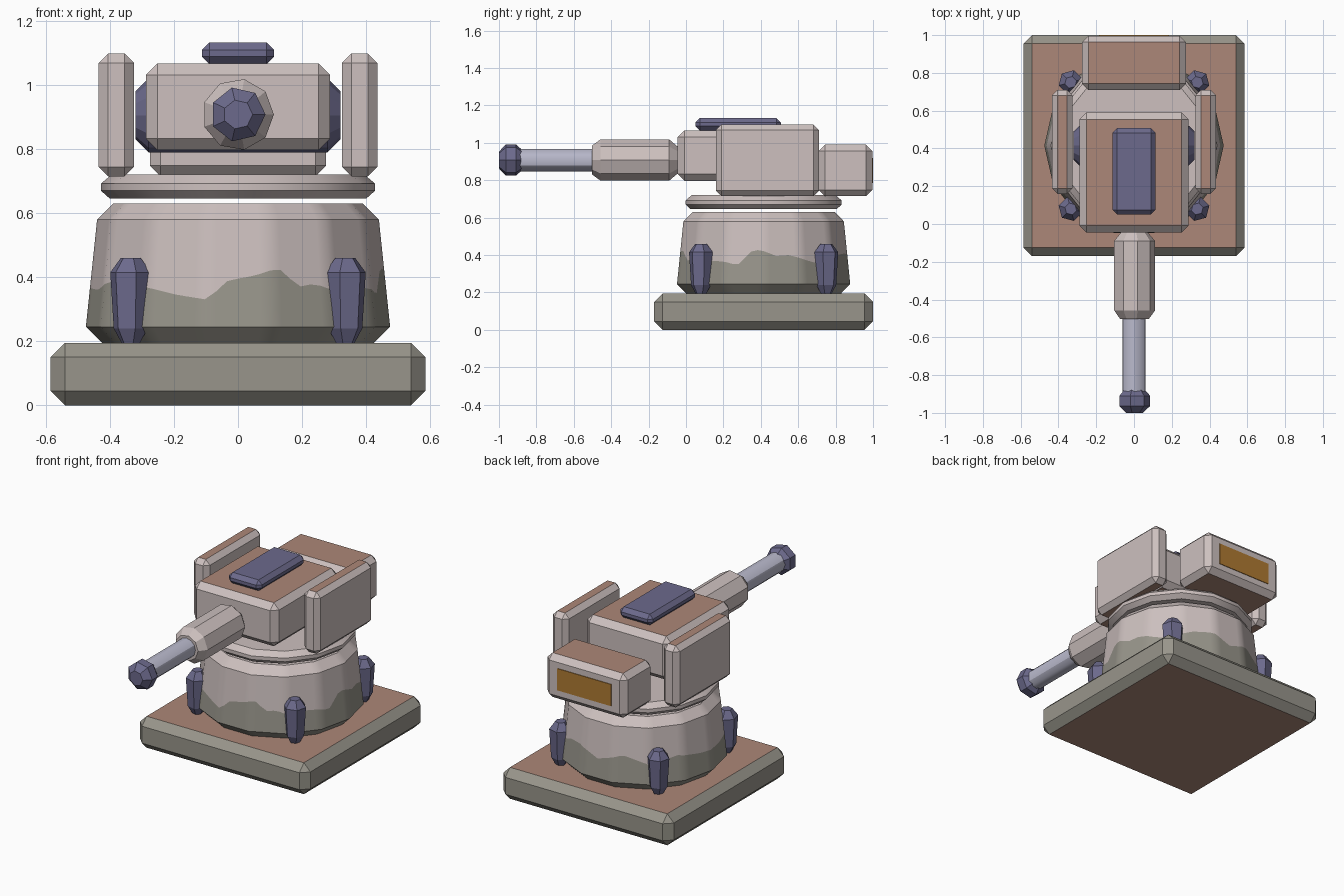
import bpy, bmesh, math
from mathutils import Matrix, Vector

if "Cube" in bpy.data.objects:
    bpy.data.objects.remove(bpy.data.objects["Cube"])


def material(name, rgb):
    m = bpy.data.materials.new(name)
    m.diffuse_color = (*rgb, 1)
    m.use_nodes = True
    m.node_tree.nodes["Principled BSDF"].inputs["Base Color"].default_value = m.diffuse_color
    return m


PALE = material("pale plating", (0.61, 0.53, 0.52))
STONE = material("grey stone", (0.314, 0.301, 0.258))
BROWN = material("brown panel", (0.413, 0.242, 0.188))
BLUE = material("dark blue metal", (0.15, 0.144, 0.262))
STEEL = material("light steel", (0.50, 0.50, 0.62))
AMBER = material("amber panel", (0.43, 0.195, 0.032))
CY = 0.415  # centre of the turret along y


def finish(bm, name, mats, smooth=False):
    bmesh.ops.recalc_face_normals(bm, faces=bm.faces)
    me = bpy.data.meshes.new(name)
    bm.to_mesh(me)
    bm.free()
    ob = bpy.data.objects.new(name, me)
    bpy.context.collection.objects.link(ob)
    for m in mats:
        me.materials.append(m)
    if smooth:
        bpy.ops.object.select_all(action='DESELECT')
        ob.select_set(True)
        bpy.context.view_layer.objects.active = ob
        bpy.ops.object.shade_smooth_by_angle(angle=math.radians(30))
    return ob


def box(name, lo, hi, bevel, side, cap=None):
    """Chamfered box; flat top and bottom faces take the cap colour."""
    lo, hi = Vector(lo), Vector(hi)
    bm = bmesh.new()
    bmesh.ops.create_cube(bm, size=1)
    for v in bm.verts:
        v.co = Vector([c * s for c, s in zip(v.co, hi - lo)]) + (lo + hi) / 2
    if bevel:
        bmesh.ops.bevel(bm, geom=bm.edges[:], offset=bevel, segments=1,
                        affect='EDGES', profile=0.5)
    bm.normal_update()
    for f in bm.faces:
        f.material_index = 1 if cap and abs(f.normal.z) > 0.95 else 0
    return finish(bm, name, [side, cap] if cap else [side])


def lathe(name, profile, sides, mat, frame, start=0.0, smooth=False):
    """Spin (radius, height) points about z, cap the ends, then place by frame."""
    bm = bmesh.new()
    rings = []
    for r, h in profile:
        angles = [start + 2 * math.pi * i / sides for i in range(sides)]
        rings.append([bm.verts.new((r * math.cos(a), r * math.sin(a), h)) for a in angles])
    for a, b in zip(rings, rings[1:]):
        for i in range(sides):
            j = (i + 1) % sides
            bm.faces.new((a[i], a[j], b[j], b[i]))
    bm.faces.new(rings[0])
    bm.faces.new(rings[-1])
    bm.transform(frame)
    return finish(bm, name, [mat], smooth)


# Square foundation slab
box("base_slab", (-0.585, -0.17, 0), (0.585, 1.0, 0.195), 0.045, STONE, BROWN)

# Pedestal: 14-sided, with a wavy stain line around the lower wall
WAVE = [(-75, .36), (-58, .39), (-45, .38), (-25, .345), (-12, .33), (-4, .39),
        (7, .405), (16, .43), (25, .37), (32, .38), (43, .35), (50, .37),
        (63, .365), (72, .345), (83, .43), (91, .42), (98, .395), (108, .40),
        (121, .37), (133, .35), (150, .40), (165, .41), (180, .36), (200, .41),
        (220, .36), (240, .40), (260, .37), (285, .36)]


def stain_height(deg):
    deg = (deg + 75) % 360 - 75
    for (a, za), (b, zb) in zip(WAVE, WAVE[1:]):
        if a <= deg <= b:
            return za + (zb - za) * (deg - a) / (b - a)
    return WAVE[0][1]


def pedestal(sides=14, cuts=6):
    bm = bmesh.new()
    columns = []
    step = 2 * math.pi / sides
    for i in range(sides * cuts):
        k, t = divmod(i, cuts)
        p = Vector((math.cos(k * step), math.sin(k * step)))
        q = Vector((math.cos((k + 1) * step), math.sin((k + 1) * step)))
        d = p.lerp(q, t / cuts)
        zw = stain_height(math.degrees(math.atan2(d.x, -d.y)))
        rw = 0.475 - 0.035 * (zw - 0.245) / 0.335
        prof = [(0.425, 0.195), (0.475, 0.245), (rw, zw), (0.44, 0.58), (0.39, 0.63)]
        columns.append([bm.verts.new((d.x * r, CY + d.y * r, z)) for r, z in prof])
    for a, b in zip(columns, columns[1:] + columns[:1]):
        for j in range(4):
            f = bm.faces.new((a[j], b[j], b[j + 1], a[j + 1]))
            f.material_index = 1 if j < 2 else 0
    bm.faces.new([c[0] for c in columns]).material_index = 1
    bm.faces.new([c[-1] for c in columns])
    return finish(bm, "pedestal", [PALE, STONE], True)


pedestal()

# Turning ring hovering above the pedestal
lathe("turning_ring", [(0.40, 0.645), (0.428, 0.67), (0.428, 0.692), (0.395, 0.72)],
      14, PALE, Matrix.Translation((0, CY, 0)), smooth=True)

# Four corner buttresses, one vertex facing outward
for sx in (-1, 1):
    for sy in (-1, 1):
        lathe("corner_buttress", [(0.03, 0.195), (0.055, 0.24), (0.066, 0.415), (0.032, 0.46)],
              6, BLUE, Matrix.Translation((sx * 0.335, CY + sy * 0.335, 0)),
              start=math.atan2(sy, sx))

# Turret head, top hatch and rear ammunition box
box("turret_head", (-0.288, -0.045, 0.797), (0.288, 0.59, 1.067), 0.036, PALE, BROWN)
box("top_hatch", (-0.113, 0.05, 1.065), (0.113, 0.507, 1.133), 0.024, BLUE)
box("rear_box", (-0.275, 0.71, 0.715), (0.275, 0.996, 0.99), 0.033, PALE, BROWN)
box("rear_panel", (-0.185, 0.992, 0.785), (0.185, 1.0, 0.92), 0, AMBER)

# Side armour plates
for s in (-1, 1):
    xs = sorted((s * 0.325, s * 0.435))
    box("side_armour", (xs[0], 0.16, 0.715), (xs[1], 0.71, 1.098), 0.029, PALE, BROWN)

# Elevation axle through the head
lathe("axle", [(0.075, -0.32), (0.115, -0.28), (0.115, 0.28), (0.075, 0.32)], 12, BLUE,
      Matrix.Translation((0, CY, 0.905)) @ Matrix.Rotation(math.pi / 2, 4, 'Y'))

# Gun: local z runs forward along -y
gun = Matrix.Translation((0, 0, 0.908)) @ Matrix.Rotation(math.pi / 2, 4, 'X')
lathe("barrel_sleeve", [(0.065, 0.035), (0.112, 0.09), (0.112, 0.457), (0.078, 0.503)],
      9, PALE, gun, smooth=True)
lathe("barrel", [(0.06, 0.48), (0.06, 0.90)], 12, STEEL, gun, smooth=True)
lathe("muzzle", [(0.055, 0.875), (0.086, 0.91), (0.086, 0.963), (0.046, 1.0)],
      7, BLUE, gun)
